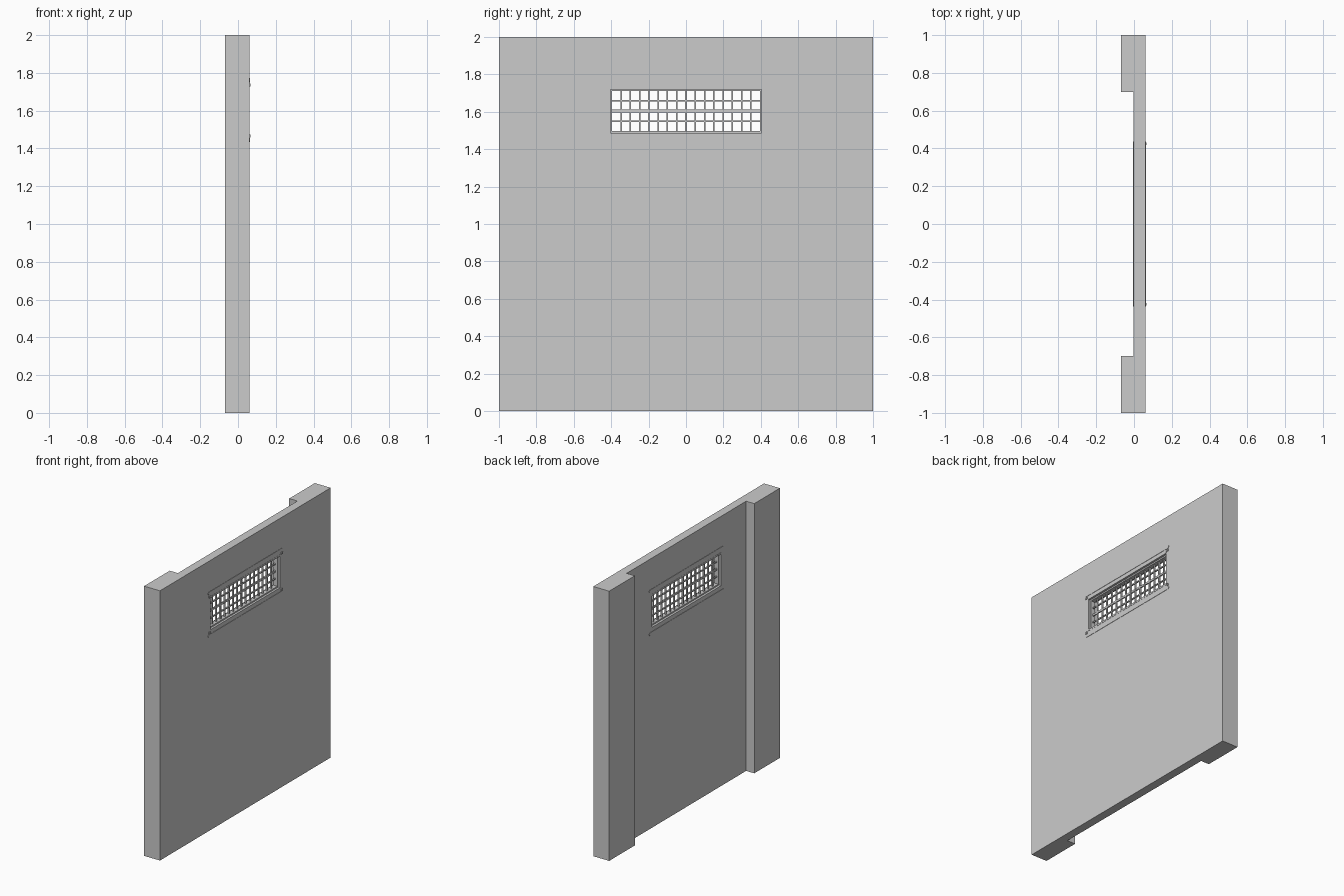
import bpy, bmesh
from math import pi, cos, sin

if "Cube" in bpy.data.objects:
    bpy.data.objects.remove(bpy.data.objects["Cube"])


def finish(name, bm):
    bmesh.ops.recalc_face_normals(bm, faces=bm.faces)
    me = bpy.data.meshes.new(name)
    bm.to_mesh(me)
    bm.free()
    ob = bpy.data.objects.new(name, me)
    bpy.context.collection.objects.link(ob)
    return ob


def add_box(bm, x, y, z):
    vs = bmesh.ops.create_cube(bm, size=1)["verts"]
    for v in vs:
        for i, (a, b) in enumerate((x, y, z)):
            v.co[i] = b if v.co[i] > 0 else a


def boxes(name, items):
    bm = bmesh.new()
    for it in items:
        add_box(bm, *it)
    return finish(name, bm)


def prism(name, pts, vec):
    bm = bmesh.new()
    f = bm.faces.new([bm.verts.new(p) for p in pts])
    r = bmesh.ops.extrude_face_region(bm, geom=[f])
    bmesh.ops.translate(bm, vec=vec, verts=[g for g in r["geom"] if isinstance(g, bmesh.types.BMVert)])
    return finish(name, bm)


# Wall slab with a pier at each side of the back
XF, XB = 0.06, -0.003
plan = [(XF, -1), (XF, 1), (-0.07, 1), (-0.07, 0.7), (XB, 0.7), (XB, -0.7), (-0.07, -0.7), (-0.07, -1)]
wall = prism("wall", [(x, y, 0) for x, y in plan], (0, 0, 2))

# Window opening
Y, Z0, Z1 = 0.405, 1.487, 1.72
cutter = boxes("opening_cutter", [((-0.2, 0.2), (-Y, Y), (Z0, Z1))])
cutter.hide_render = True
cutter.hide_viewport = True
mod = wall.modifiers.new("opening", "BOOLEAN")
mod.object = cutter
mod.solver = "EXACT"

# Thin sash frame inside the opening
fx = (0.012, 0.046)
T = 0.01
boxes("window_frame", [
    (fx, (-Y, Y), (Z1 - T, Z1)), (fx, (-Y, Y), (Z0, Z0 + T)),
    (fx, (-Y, -Y + T), (Z0 + T, Z1 - T)), (fx, (Y - T, Y), (Z0 + T, Z1 - T))])

# Glazing bars, with a heavier cross in the middle
bars = []
for i in range(1, 16):
    w = 0.006 if i == 8 else 0.004
    y = -0.397 + i * 0.0496
    bars.append(((0.022, 0.034), (y - w, y + w), (Z0 + T, Z1 - T)))
for i, z in enumerate((1.659, 1.604, 1.549)):
    w = 0.007 if i == 1 else 0.004
    bars.append(((0.023, 0.033), (-Y + T, Y - T), (z - w, z + w)))
boxes("glazing_bars", bars)


# Round-ended trim strips and stepped mouldings on both faces
def strip(name, zc, r, half, x0, x1):
    pts = []
    for side, start in ((1, -pi / 2), (-1, pi / 2)):
        for k in range(7):
            a = start + pi * k / 6
            pts.append((x0, side * (half - r) + r * cos(a), zc + r * sin(a)))
    prism(name, pts, (x1 - x0, 0, 0))


for face, x0, x1, step in (("front", 0.05, 0.0625, 0.001), ("back", 0.005, -0.0055, -0.001)):
    for end, mid, s in (("top", 1.761, 1), ("bottom", 1.444, -1)):
        strip(f"{face}_{end}_trim", mid, 0.011, 0.437, x0, x1)
        edge = Z1 if s > 0 else Z0
        boxes(f"{face}_{end}_moulding", [
            ((min(x0, x1 - step), max(x0, x1 - step)), (-0.41, 0.41), sorted((edge, edge + s * 0.012)))])

# Small studs at the four corners
studs = []
for sy in (-1, 1):
    for z in (1.737, 1.467):
        studs.append(((0.05, 0.066), sorted((sy * 0.417, sy * 0.431)), (z - 0.008, z + 0.008)))
boxes("corner_studs", studs)
